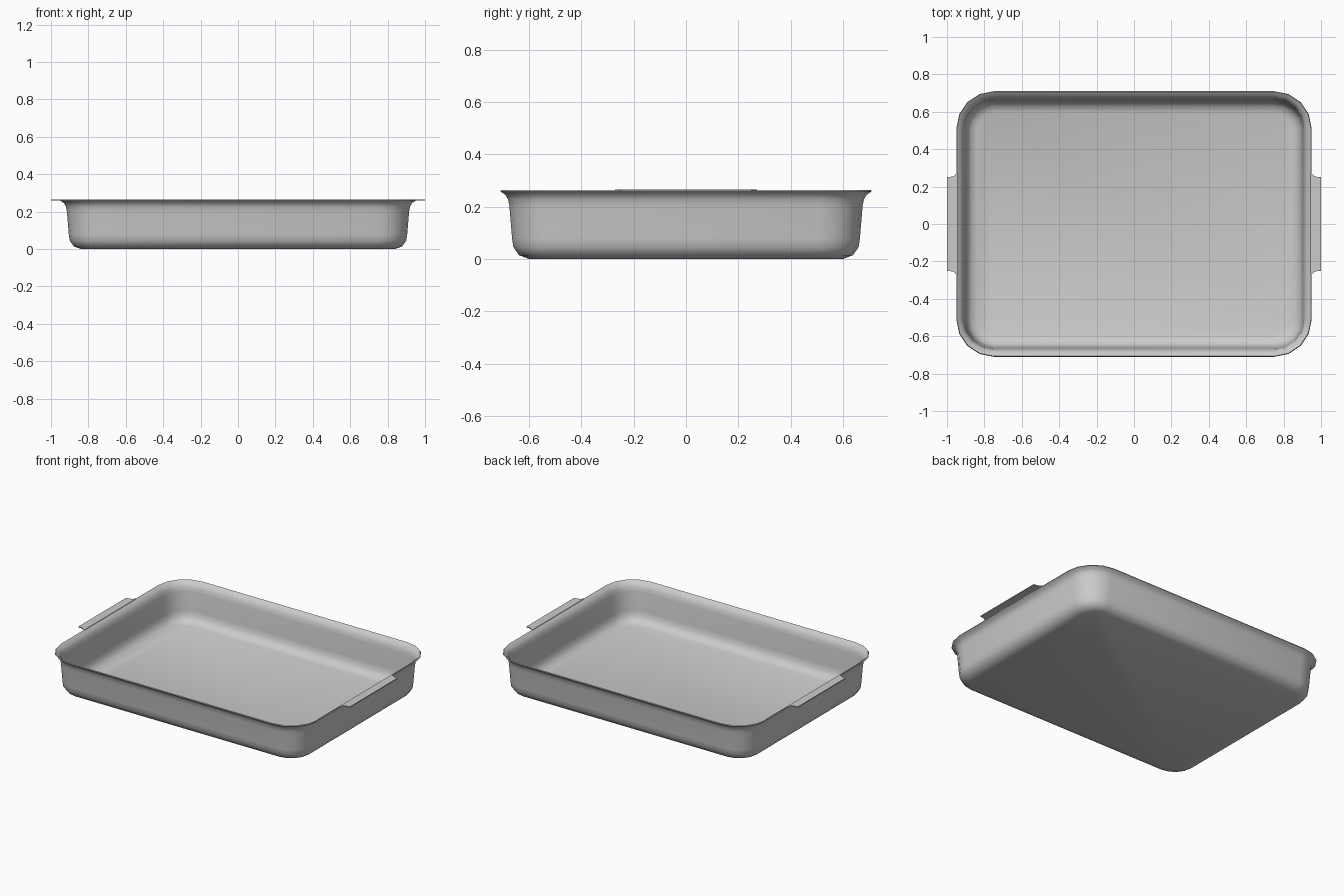
import bpy, bmesh, math

if "Cube" in bpy.data.objects:
    bpy.data.objects.remove(bpy.data.objects["Cube"])

CX, CY = 0.75, 0.51      # corner centres shared by every ring
STEPS = 4                # segments per rounded corner


def rounded_ring(bm, radius, z):
    ring = []
    for k, (sx, sy) in enumerate([(1, 1), (-1, 1), (-1, -1), (1, -1)]):
        for i in range(STEPS + 1):
            a = math.pi / 2 * (k + i / STEPS)
            ring.append(bm.verts.new((sx * CX + radius * math.cos(a),
                                      sy * CY + radius * math.sin(a), z)))
    return ring


def finish(bm, name, thickness):
    mesh = bpy.data.meshes.new(name)
    bm.to_mesh(mesh)
    bm.free()
    ob = bpy.data.objects.new(name, mesh)
    bpy.context.collection.objects.link(ob)
    bpy.ops.object.select_all(action='DESELECT')
    ob.select_set(True)
    bpy.context.view_layer.objects.active = ob
    mod = ob.modifiers.new("sheet_thickness", 'SOLIDIFY')
    mod.thickness = thickness
    mod.offset = -1
    bpy.ops.object.modifier_apply(modifier=mod.name)
    bpy.ops.object.shade_smooth_by_angle(angle=math.radians(40))
    return ob


# Pan: floor, rounded lower edge, slightly tapered wall and flared rim
profile = [(0.09, 0.0), (0.128, 0.014), (0.15, 0.045), (0.155, 0.08),
           (0.165, 0.20), (0.17, 0.227), (0.181, 0.246), (0.20, 0.258)]
bm = bmesh.new()
rings = [rounded_ring(bm, r, z) for r, z in profile]
bm.faces.new(rings[0][::-1])
for lo, hi in zip(rings, rings[1:]):
    n = len(lo)
    for i in range(n):
        j = (i + 1) % n
        bm.faces.new((lo[i], lo[j], hi[j], hi[i]))
finish(bm, "pan_body", 0.007)

# Flat tab handles with small concave fillets at both ends
half = [(0.943, 0.272), (0.951, 0.268), (0.962, 0.258), (0.975, 0.253), (1.0, 0.25)]
outline = [(x, -y) for x, y in half] + half[::-1]
for side, name in ((1, "right_handle"), (-1, "left_handle")):
    bm = bmesh.new()
    face = bm.faces.new([bm.verts.new((side * x, y, 0.265)) for x, y in outline])
    face.normal_update()
    if face.normal.z < 0:
        face.normal_flip()
    finish(bm, name, 0.006)
